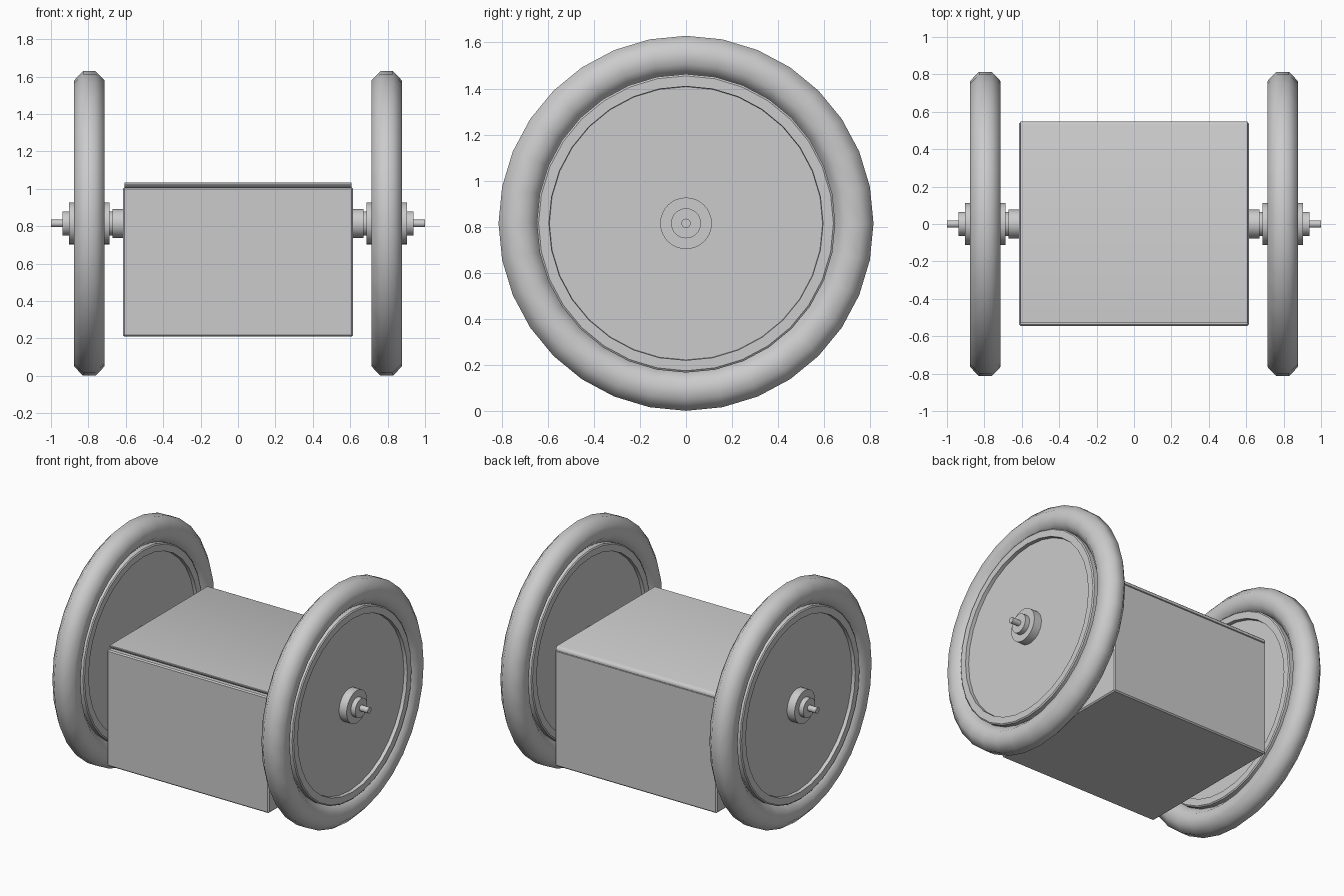
import bpy, bmesh, math
from mathutils import Vector

if "Cube" in bpy.data.objects:
    bpy.data.objects.remove(bpy.data.objects["Cube"])

grey = bpy.data.materials.new("plain_grey")
grey.diffuse_color = (0.6, 0.6, 0.6, 1)
grey.use_nodes = True
grey.node_tree.nodes["Principled BSDF"].inputs["Base Color"].default_value = grey.diffuse_color

AXLE_Z, WHEEL_X, SEG = 0.815, 0.795, 32


def finish(name, bm, angle):
    """Turn a bmesh into a named object, smooth below the given angle."""
    bmesh.ops.remove_doubles(bm, verts=bm.verts, dist=1e-5)
    bmesh.ops.recalc_face_normals(bm, faces=bm.faces)
    me = bpy.data.meshes.new(name)
    bm.to_mesh(me)
    bm.free()
    me.materials.append(grey)
    me.shade_smooth()
    me.set_sharp_from_angle(angle=math.radians(angle))
    ob = bpy.data.objects.new(name, me)
    bpy.context.collection.objects.link(ob)
    return ob


def lathe(name, profile, closed=False, angle=35, side=1):
    """Spin (x, radius) points round the axle line."""
    bm = bmesh.new()
    rings = []
    for i in range(SEG):
        a = 2 * math.pi * i / SEG
        rings.append([bm.verts.new((side * x, r * math.sin(a), AXLE_Z + r * math.cos(a)))
                      for x, r in profile])
    n = len(profile)
    for i in range(SEG):
        p, q = rings[i], rings[(i + 1) % SEG]
        for j in range(n if closed else n - 1):
            k = (j + 1) % n
            bm.faces.new((p[j], p[k], q[k], q[j]))
    bmesh.ops.dissolve_degenerate(bm, dist=1e-6, edges=bm.edges)
    return finish(name, bm, angle)


def prism(name, outline, half_width, bevel):
    """Extrude a (y, z) outline across x."""
    bm = bmesh.new()
    f = bm.faces.new([bm.verts.new((-half_width, y, z)) for y, z in outline])
    ext = bmesh.ops.extrude_face_region(bm, geom=[f])
    bmesh.ops.translate(bm, vec=Vector((2 * half_width, 0, 0)),
                        verts=[g for g in ext["geom"] if isinstance(g, bmesh.types.BMVert)])
    bmesh.ops.recalc_face_normals(bm, faces=bm.faces)
    bmesh.ops.bevel(bm, geom=bm.edges[:], offset=bevel, segments=1, affect='EDGES')
    return finish(name, bm, 30)


# Box body and its lid, undercut along the front
prism("box_body", [(-0.545, 0.21), (0.545, 0.21), (0.545, 1.008), (-0.545, 1.008)], 0.615, 0.008)
prism("box_lid", [(-0.505, 1.004), (0.548, 1.004), (0.548, 1.02), (0.535, 1.035),
                  (-0.53, 1.035), (-0.53, 1.027)], 0.608, 0.002)

# Half profiles, measured outwards from the wheel's middle
rim_half = [(0.052, 0), (0.052, 0.593), (0.076, 0.595), (0.076, 0.64), (0.07, 0.648)]

for side, label in ((-1, "left"), (1, "right")):
    # Tyre: eight-sided tube section, shaded smooth
    tyre = []
    for k in range(8):
        a = math.pi / 8 + k * math.pi / 4
        c = math.cos(math.pi / 8)
        tyre.append((WHEEL_X + 0.082 * math.cos(a) / c, 0.728 + 0.086 * math.sin(a) / c))
    lathe(label + "_tyre", tyre, closed=True, angle=80, side=side)

    # Rim with recessed disc on both faces
    rim = [(WHEEL_X + x, r) for x, r in rim_half]
    rim += [(WHEEL_X - x, r) for x, r in reversed(rim_half)]
    lathe(label + "_wheel_disc", rim, side=side)

    # Stepped hub from the box mount out to the axle tip
    lathe(label + "_hub", [(0.60, 0), (0.60, 0.077), (0.672, 0.077), (0.672, 0.065),
                           (0.687, 0.065), (0.687, 0.112), (0.904, 0.112), (0.904, 0.065),
                           (0.937, 0.065), (0.937, 0.02), (1.0, 0.02), (1.0, 0)], side=side)
